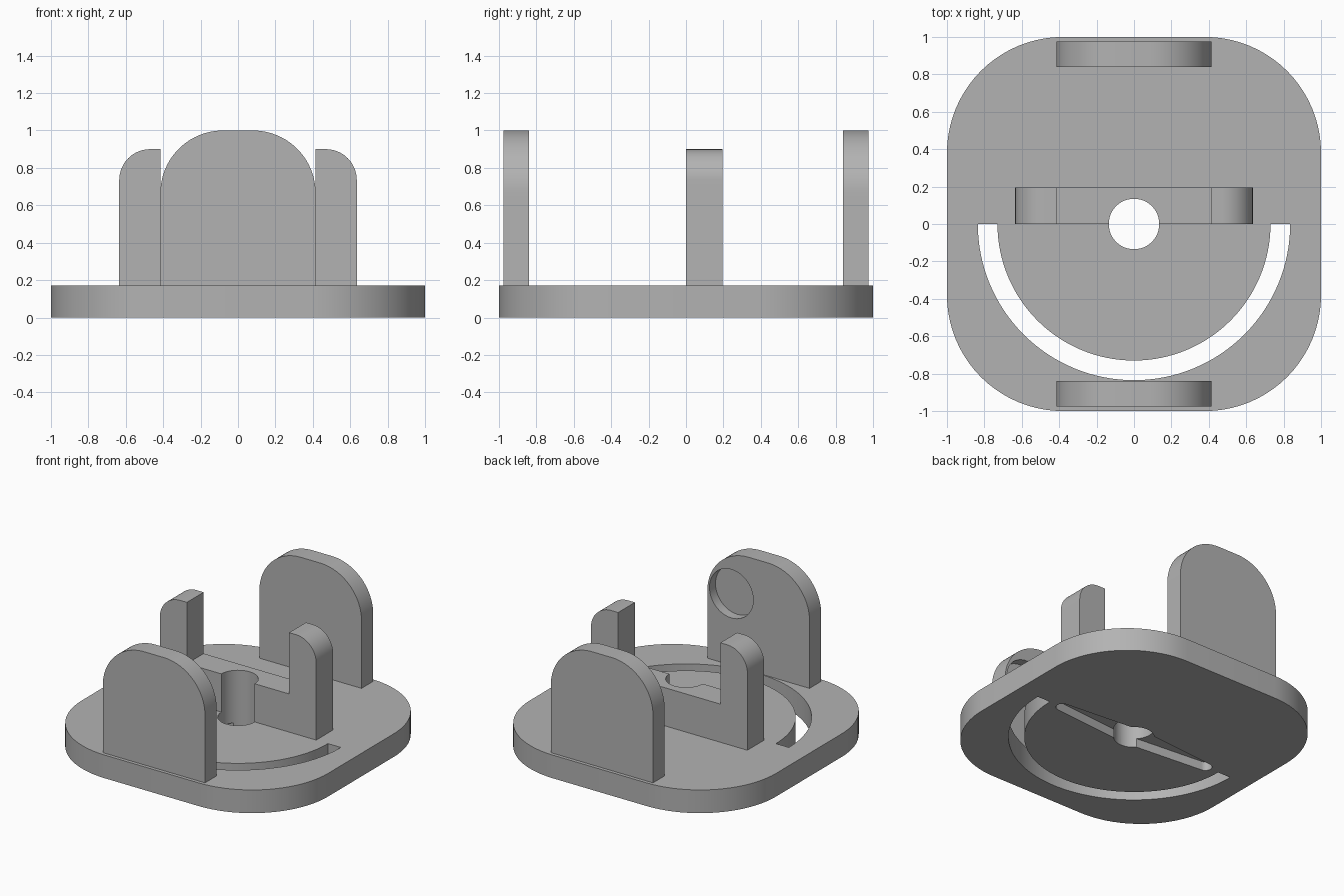
import bpy
import bmesh
from math import sin, cos, pi, radians
from mathutils import Matrix, Vector

cube = bpy.data.objects.get("Cube")
if cube:
    bpy.data.objects.remove(cube, do_unlink=True)

grey = bpy.data.materials.new("plain grey")
grey.use_nodes = True
GREY = (0.45, 0.45, 0.45, 1)
grey.diffuse_color = GREY
grey.node_tree.nodes["Principled BSDF"].inputs["Base Color"].default_value = GREY

BASE_TOP = 0.17
# Upright profiles are drawn in x-z and extruded along +y
UPRIGHT = Matrix(((1, 0, 0), (0, 0, 1), (0, 1, 0))).to_4x4()


def arc(cx, cy, r, start, end, steps=20):
    """Points along an arc, angles in degrees."""
    angles = [radians(start + (end - start) * i / steps) for i in range(steps + 1)]
    return [(cx + r * cos(a), cy + r * sin(a)) for a in angles]


def circle(cx, cy, r):
    return arc(cx, cy, r, 0, 360, 48)[:-1]


def prism(name, outline, low, high, upright=False):
    """Extrude a flat outline from low to high, along z or along y."""
    bm = bmesh.new()
    face = bm.faces.new([bm.verts.new((u, v, low)) for u, v in outline])
    result = bmesh.ops.extrude_face_region(bm, geom=[face])
    moved = [g for g in result["geom"] if isinstance(g, bmesh.types.BMVert)]
    bmesh.ops.translate(bm, verts=moved, vec=Vector((0, 0, high - low)))
    if upright:
        bm.transform(UPRIGHT)
    bmesh.ops.recalc_face_normals(bm, faces=bm.faces)
    mesh = bpy.data.meshes.new(name)
    bm.to_mesh(mesh)
    bm.free()
    mesh.materials.append(grey)
    obj = bpy.data.objects.new(name, mesh)
    bpy.context.collection.objects.link(obj)
    return obj


def activate(obj):
    bpy.ops.object.select_all(action='DESELECT')
    obj.select_set(True)
    bpy.context.view_layer.objects.active = obj


def cut(obj, *cutters):
    """Subtract each cutter, then delete it."""
    activate(obj)
    for cutter in cutters:
        mod = obj.modifiers.new("cut", 'BOOLEAN')
        mod.operation = 'DIFFERENCE'
        mod.solver = 'EXACT'
        mod.object = cutter
        bpy.ops.object.modifier_apply(modifier=mod.name)
        bpy.data.objects.remove(cutter, do_unlink=True)


# Base plate with rounded corners
R = 0.62
C = 1 - R
base = prism("base_plate",
             arc(C, C, R, 0, 90) + arc(-C, C, R, 90, 180)
             + arc(-C, -C, R, 180, 270) + arc(C, -C, R, 270, 360), 0, BASE_TOP)

# Half-ring slot, tapered groove underneath and central hole
half_ring = arc(0, 0, 0.835, 180, 360, 64) + arc(0, 0, 0.73, 360, 180, 64)
TIP, TIP_R, MID = 0.62, 0.045, 0.10
groove = (arc(TIP, 0, TIP_R, -85, 85) + [(0, MID)]
          + arc(-TIP, 0, TIP_R, 95, 265) + [(0, -MID)])
cut(base,
    prism("slot_cutter", half_ring, -0.1, 0.3),
    prism("groove_cutter", groove, -0.1, 0.065),
    prism("hole_cutter", circle(0, 0, 0.135), -0.1, 0.3))

# Front and back round-shouldered plates
W, SHOULDER = 0.415, 0.335
plate = ([(-W, BASE_TOP), (W, BASE_TOP)]
         + arc(W - SHOULDER, 1 - SHOULDER, SHOULDER, 0, 90)
         + arc(SHOULDER - W, 1 - SHOULDER, SHOULDER, 90, 180))
front_plate = prism("front_plate", plate, -0.975, -0.84, True)
back_plate = prism("back_plate", plate, 0.84, 0.975, True)

# Round pocket on the inner face of the front plate
cut(front_plate, prism("pocket_cutter", circle(0.22, 0.695, 0.178), -0.91, -0.7, True))

# U-shaped bracket with pin holes and the central bore
OUT, TOP, FLOOR, ROUND = 0.635, 0.9, 0.45, 0.165
right_half = ([(OUT, BASE_TOP)] + arc(OUT - ROUND, TOP - ROUND, ROUND, 0, 90)
              + [(W, TOP), (W, FLOOR)])
left_half = [(-x, z) for x, z in reversed(right_half)]
bracket = prism("pivot_bracket", right_half + left_half, 0, 0.195, True)
cut(bracket, prism("bore_cutter", circle(0, 0, 0.135), 0, 0.7),
    *[prism("pin_cutter", circle(s * 0.465, 0.68, 0.03), -0.1, 0.3, True) for s in (-1, 1)])

for part in (base, front_plate, back_plate, bracket):
    activate(part)
    bpy.ops.object.shade_smooth_by_angle(angle=radians(30))
